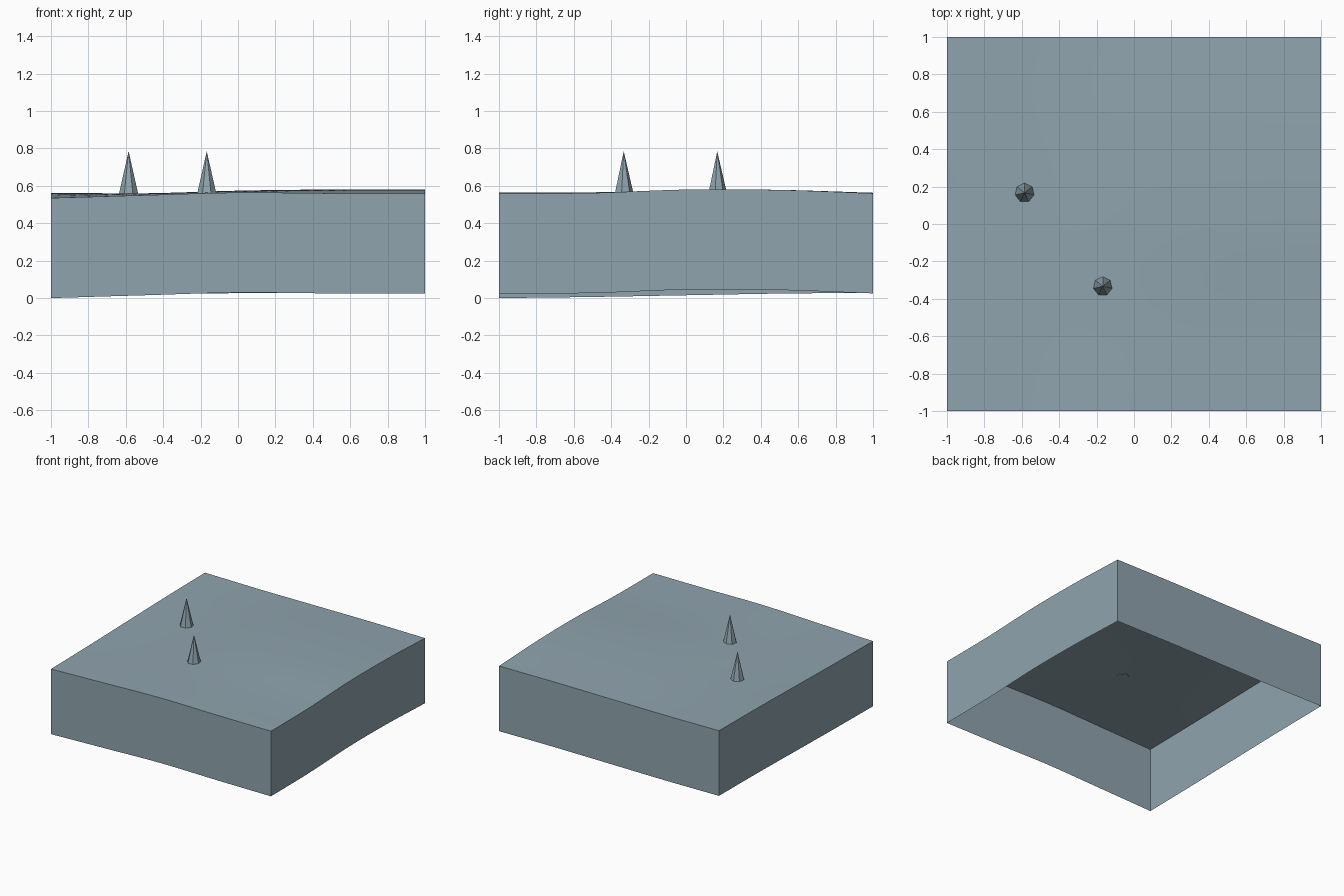
import bpy
import bmesh
import math

cube = bpy.data.objects.get("Cube")
if cube:
    bpy.data.objects.remove(cube, do_unlink=True)

DEPTH = 0.535     # height of the side walls
CELLS = 24        # ground resolution

# Ground heights on a coarse lattice, front row first, left to right in x
HEIGHTS = [
    [0.535, 0.550, 0.564, 0.560, 0.559],
    [0.541, 0.553, 0.565, 0.563, 0.562],
    [0.550, 0.557, 0.573, 0.579, 0.580],
    [0.559, 0.560, 0.573, 0.578, 0.578],
    [0.563, 0.559, 0.561, 0.563, 0.560],
]


def spline(values, t):
    """Smooth curve through evenly spaced values, t from -1 to 1."""
    last = len(values) - 1
    u = (t + 1) / 2 * last
    i = min(max(int(u), 0), last - 1)
    f = u - i
    b, c = values[i], values[i + 1]
    a = values[i - 1] if i > 0 else 2 * b - c
    d = values[i + 2] if i + 2 <= last else 2 * c - b
    return b + f / 2 * (c - a + f * (2 * a - 5 * b + 4 * c - d
                                     + f * (3 * (b - c) + d - a)))


def ground_height(x, y):
    return spline([spline(row, x) for row in HEIGHTS], y)


def make_object(name, bm, material):
    mesh = bpy.data.meshes.new(name)
    bm.to_mesh(mesh)
    bm.free()
    mesh.materials.append(material)
    obj = bpy.data.objects.new(name, mesh)
    bpy.context.collection.objects.link(obj)
    return obj


blue_grey = bpy.data.materials.new("blue_grey")
blue_grey.use_nodes = True
color = (0.279, 0.371, 0.423, 1)
blue_grey.diffuse_color = color
blue_grey.node_tree.nodes["Principled BSDF"].inputs["Base Color"].default_value = color

# Rolling ground with side walls, open underneath
bm = bmesh.new()
bmesh.ops.create_grid(bm, x_segments=CELLS, y_segments=CELLS, size=1)
for v in bm.verts:
    v.co.z = ground_height(v.co.x, v.co.y)
rim = [e for e in bm.edges if e.is_boundary]
walls = bmesh.ops.extrude_edge_only(bm, edges=rim)["geom"]
for v in walls:
    if isinstance(v, bmesh.types.BMVert):
        v.co.z -= DEPTH
bm.normal_update()
for f in bm.faces:
    c = f.calc_center_median()
    outward = f.normal.z if abs(f.normal.z) > 0.5 else f.normal.x * c.x + f.normal.y * c.y
    if outward < 0:
        f.normal_flip()
ground = make_object("ground_slab", bm, blue_grey)
bpy.ops.object.select_all(action='DESELECT')
ground.select_set(True)
bpy.context.view_layer.objects.active = ground
bpy.ops.object.shade_smooth_by_angle(angle=math.radians(30))

# Seven-sided spikes standing on the ground
SPIKE_TOP, SPIKE_BASE = 0.785, 0.56
for name, x, y in (("left_spike", -0.167, -0.333), ("right_spike", -0.585, 0.167)):
    bm = bmesh.new()
    base = [bm.verts.new((0.052 * math.sin(a), 0.052 * math.cos(a), 0))
            for a in (-math.tau * k / 7 for k in range(7))]
    tip = bm.verts.new((0, 0, SPIKE_TOP - SPIKE_BASE))
    bm.faces.new(reversed(base))
    for k in range(7):
        bm.faces.new((base[k], base[(k + 1) % 7], tip))
    spike = make_object(name, bm, blue_grey)
    spike.location = (x, y, SPIKE_BASE)
